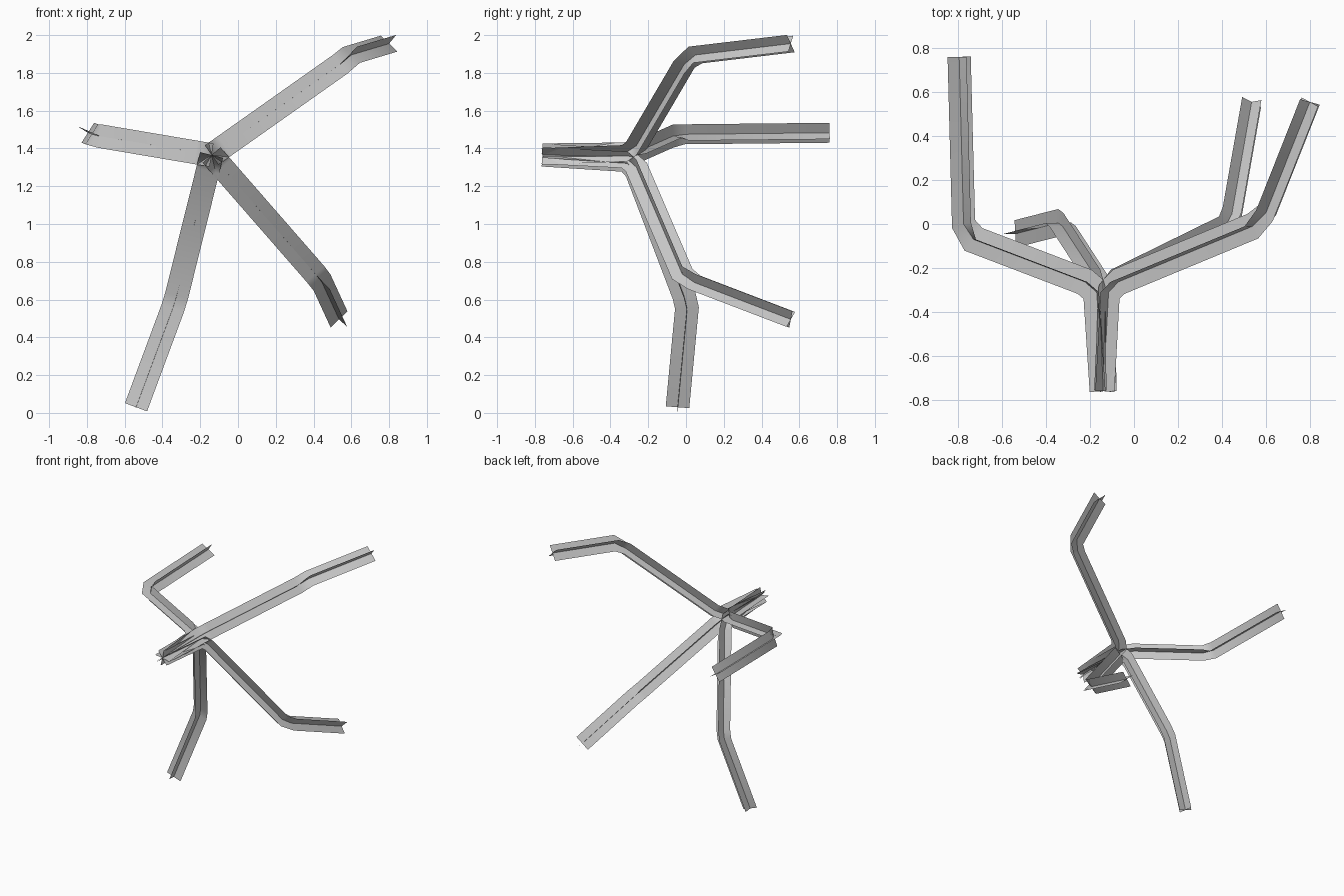
import bpy, bmesh
from math import radians
from mathutils import Vector, Quaternion

if "Cube" in bpy.data.objects:
    bpy.data.objects.remove(bpy.data.objects["Cube"])

HALF = 0.0625                       # half width of each crossed strip
ROOT = Vector((-0.14, -0.76, 1.365))  # shared root of all branches
Y = Vector((0, 1, 0))


def branch(name, bend_a, bend_b, tip, twist):
    """Bent branch with a plus-shaped section: two crossed flat strips."""
    bend_a, bend_b, tip = Vector(bend_a), Vector(bend_b), Vector(tip)
    radial = bend_a - ROOT
    radial.y = 0
    radial.normalize()
    fork_a = ROOT + radial * 0.03 + Y * 0.45
    fork_b = ROOT + radial * 0.085 + Y * 0.497
    path = [ROOT, fork_a, fork_b, bend_a, bend_b, tip]
    segs = [(b - a).normalized() for a, b in zip(path, path[1:])]

    bm = bmesh.new()
    side = radial.cross(Y).normalized()
    tangent_old = segs[0]
    rings = []
    for i, p in enumerate(path):
        before, after = segs[max(i - 1, 0)], segs[min(i, 4)]
        t = (before + after).normalized()
        side = tangent_old.rotation_difference(t) @ side
        tangent_old = t
        if i == 4:
            side = Quaternion(t, radians(twist)) @ side
        side = (side - t * side.dot(t)).normalized()
        other = t.cross(side)
        # widen the section in the bend direction so strips keep their width
        bend = after - before
        miter = 1 / t.dot(after)
        ring = [bm.verts.new(p)]
        for d in (side, other, -side, -other):
            v = d * HALF
            if bend.length > 1e-4:
                n = bend.normalized()
                v += n * v.dot(n) * (miter - 1)
            ring.append(bm.verts.new(p + v))
        rings.append(ring)
    # strips are kept separate so each shades smoothly along its length
    for r, s in zip(rings, rings[1:]):
        for k in range(1, 5):
            bm.faces.new((r[0], r[k], s[k], s[0])).smooth = True
    mesh = bpy.data.meshes.new(name)
    bm.to_mesh(mesh)
    bm.free()
    obj = bpy.data.objects.new(name, mesh)
    bpy.context.collection.objects.link(obj)
    bpy.context.view_layer.objects.active = obj
    obj.select_set(True)
    bpy.ops.object.shade_smooth_by_angle(angle=radians(60))
    obj.select_set(False)


branch("upper_right_branch", (0.54, -0.01, 1.845), (0.60, 0.05, 1.895), (0.80, 0.555, 1.955), -16)
branch("left_branch", (-0.73, -0.07, 1.465), (-0.775, 0.0, 1.475), (-0.795, 0.76, 1.483), 22)
branch("lower_right_branch", (0.41, -0.02, 0.735), (0.445, 0.045, 0.69), (0.535, 0.555, 0.495), -8)
branch("lower_left_branch", (-0.325, -0.01, 0.62), (-0.345, 0.005, 0.555), (-0.54, -0.045, 0.03), 0)
